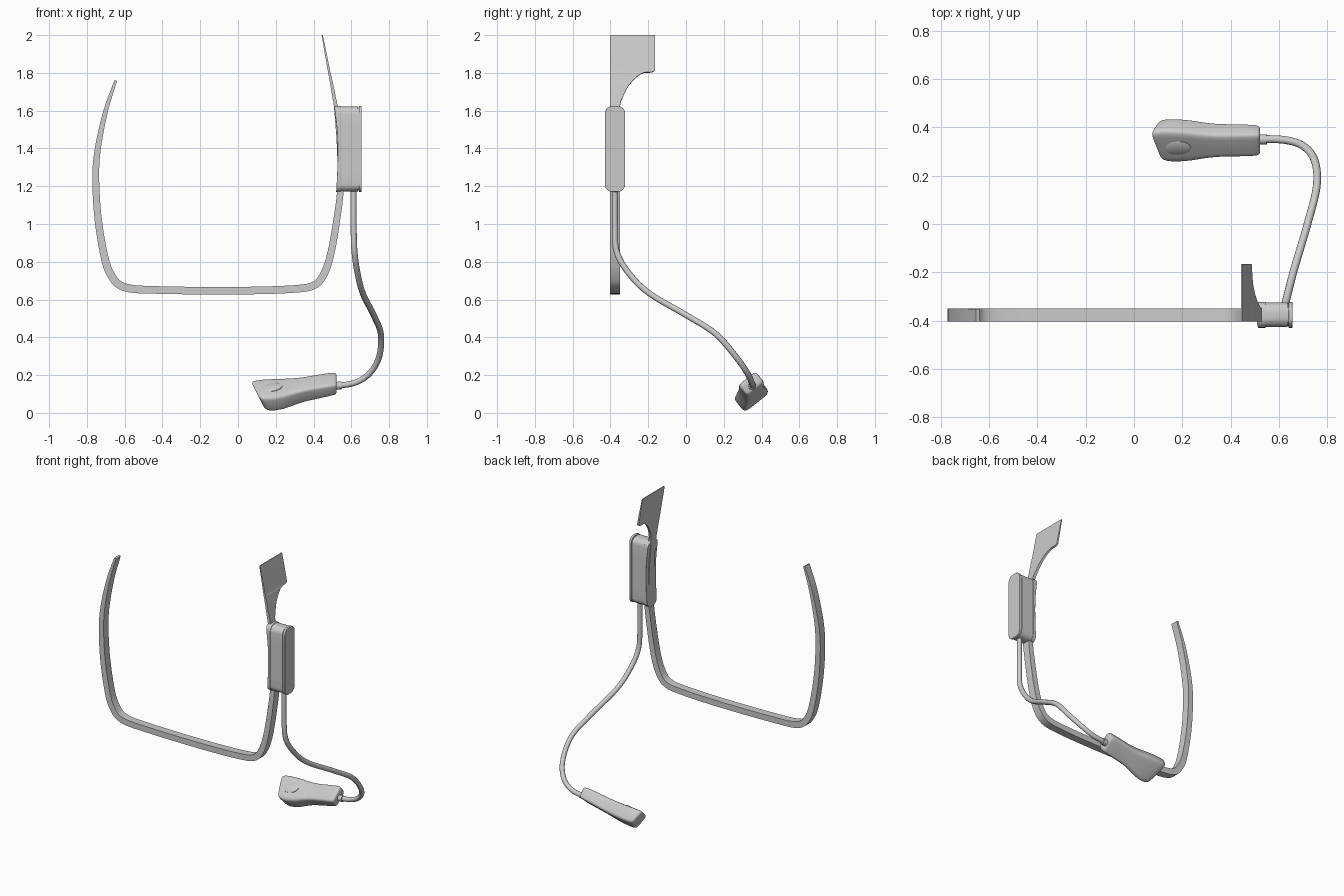
import bpy, bmesh, math
from mathutils import Vector

if "Cube" in bpy.data.objects:
    bpy.data.objects.remove(bpy.data.objects["Cube"])


def catmull(pts, steps):
    """Smooth a list of tuples (any dimension) through its points."""
    p = [Vector(q) for q in pts]
    p = [2 * p[0] - p[1]] + p + [2 * p[-1] - p[-2]]
    out = []
    for i in range(1, len(p) - 2):
        a, b, c, d = p[i - 1:i + 3]
        for s in range(steps):
            t = s / steps
            out.append(0.5 * (2 * b + (c - a) * t + (2 * a - 5 * b + 4 * c - d) * t ** 2
                              + (3 * b - a - 3 * c + d) * t ** 3))
    return out + [p[-2]]


def loft(name, rings, bevel=0, angle=35):
    """Skin a list of equal-length vertex rings and cap both ends."""
    bm = bmesh.new()
    vs = [[bm.verts.new(co) for co in r] for r in rings]
    n = len(vs[0])
    for a, b in zip(vs, vs[1:]):
        for i in range(n):
            bm.faces.new((a[i], a[(i + 1) % n], b[(i + 1) % n], b[i]))
    bm.faces.new(vs[0])
    bm.faces.new(vs[-1])
    bmesh.ops.recalc_face_normals(bm, faces=bm.faces)
    me = bpy.data.meshes.new(name)
    bm.to_mesh(me)
    bm.free()
    ob = bpy.data.objects.new(name, me)
    bpy.context.collection.objects.link(ob)
    bpy.context.view_layer.objects.active = ob
    ob.select_set(True)
    bpy.ops.object.shade_smooth_by_angle(angle=math.radians(angle))
    ob.select_set(False)
    if bevel:
        m = ob.modifiers.new("bevel", 'BEVEL')
        m.width, m.segments, m.angle_limit = bevel, 2, math.radians(50)
    return ob


def tube(name, pts, radius, sides=14):
    """Round tube along a list of points."""
    rings = []
    for i, p in enumerate(pts):
        t = (pts[min(i + 1, len(pts) - 1)] - pts[max(i - 1, 0)]).normalized()
        u = t.cross(Vector((0.35, -0.75, -0.55))).normalized()
        if i and u.dot(last) < 0:
            u = -u
        last = u
        v = t.cross(u)
        rings.append([p + radius * (math.cos(k * math.tau / sides) * u
                                    + math.sin(k * math.tau / sides) * v) for k in range(sides)])
    return loft(name, rings)


# Flexible band: x, z, half thickness, rear edge y (fans out at the right tip)
band = [(-.647, 1.76, .007, -.352), (-.70, 1.6, .012, -.35), (-.742, 1.4, .016, -.35),
        (-.753, 1.25, .018, -.35), (-.743, 1.05, .019, -.35), (-.712, .85, .02, -.35),
        (-.675, .735, .021, -.35), (-.60, .665, .021, -.35), (-.4, .65, .02, -.35),
        (0, .647, .02, -.35), (.28, .655, .02, -.35), (.40, .674, .02, -.35),
        (.455, .735, .02, -.35), (.493, .85, .019, -.35), (.527, 1.05, .018, -.35),
        (.543, 1.2, .017, -.35), (.538, 1.4, .014, -.35), (.519, 1.61, .010, -.35),
        (.509, 1.67, .009, -.335), (.498, 1.73, .008, -.305), (.489, 1.775, .007, -.265),
        (.484, 1.80, .007, -.225), (.481, 1.813, .006, -.165), (.465, 1.9, .005, -.165),
        (.446, 2.0, .003, -.165)]
rows = catmull(band, 5)
rings = []
for i, (x, z, h, yb) in enumerate(rows):
    a, b = rows[max(i - 1, 0)], rows[min(i + 1, len(rows) - 1)]
    t = Vector((b[0] - a[0], 0, b[1] - a[1])).normalized()
    off = Vector((-t.z, 0, t.x)) * h
    c = Vector((x, 0, min(z, 2)))
    yb = min(yb, -.165)
    rings.append([c + off + Vector((0, -.403, 0)), c + off + Vector((0, yb, 0)),
                  c - off + Vector((0, yb, 0)), c - off + Vector((0, -.403, 0))])
loft("neck_band", rings, angle=40)


# Battery housing: rounded slab whose inner face follows the band
def housing(name, inner, outer, half, z0, z1, bevel):
    r = 0.04
    arc = [math.radians(15 * k) for k in range(7)]
    prof = [(z0 + r - r * math.cos(a), half - r + r * math.sin(a)) for a in arc]
    prof += [(z0 + (z1 - z0) * k / 8, half) for k in range(2, 7)]
    prof += [(z1 - r + r * math.cos(a), half - r + r * math.sin(a)) for a in reversed(arc)]
    rings = []
    for z, w in prof:
        xi = inner(z)
        rings.append([(xi, -.376 - w, z), (outer, -.376 - w, z),
                      (outer, -.376 + w, z), (xi, -.376 + w, z)])
    loft(name, rings, bevel)


def inner_curve(z):
    return .528 - .020 * max(0, (z - 1.4) / .225) ** 2 - .008 * max(0, (1.4 - z) / .225) ** 2


housing("battery_housing", inner_curve, .636, .051, 1.172, 1.622, .004)
housing("battery_inner_rim", inner_curve, .545, .0535, 1.17, 1.625, .004)
housing("battery_outer_cover", lambda z: .640, .655, .0535, 1.17, 1.625, .005)
housing("battery_cover_joint", lambda z: .63, .645, .047, 1.177, 1.618, 0)

# Cable from the housing down to the remote
path = [(.612, -.376, 1.2), (.612, -.376, 1.0), (.617, -.366, .85), (.635, -.295, .73),
        (.662, -.19, .63), (.718, 0, .518), (.756, .155, .42), (.748, .262, .30),
        (.70, .323, .213), (.62, .348, .16), (.50, .352, .14)]
cable = catmull(path, 8)
tube("cable", cable, .016)
tube("cable_collar", [Vector((.55, .350, .146)), Vector((.50, .350, .142))], .021)

# Remote: waisted rounded slab, rolled about its length
W, N = Vector((0, .78, .62)), Vector((0, -.62, .78))
remote = [(.522, .154, .046, .028), (.515, .154, .056, .036), (.49, .151, .060, .040),
          (.42, .138, .061, .043), (.35, .124, .062, .045), (.29, .112, .069, .047),
          (.23, .102, .080, .049), (.17, .095, .085, .050), (.13, .092, .082, .049),
          (.112, .092, .073, .045), (.106, .092, .058, .036)]


def rounded_section(x, z, hw, ht, shear, n=32):
    ring = []
    for k in range(n):
        c, s = math.cos(k * math.tau / n), math.sin(k * math.tau / n)
        off = W * (hw * math.copysign(abs(c) ** .36, c)) + N * (ht * math.copysign(abs(s) ** .36, s))
        ring.append(Vector((x - shear * off.z, .346, z)) + off)
    return ring


smooth = catmull(remote, 4)
loft("remote_body", [rounded_section(x, z, w, t, .5 * max(0, min(1, (.35 - x) / .24)))
                     for x, z, w, t in smooth], angle=50)

# Low oval button on the upper face of the remote
rings = []
for h, s in ((.04, 1), (.052, 1), (.055, .85)):
    rings.append([Vector((.18, .346, .096)) + N * h + W * (.035 * s * math.sin(a))
                  + Vector((.055 * s * math.cos(a), 0, .009 * s * math.cos(a)))
                  for a in (k * math.tau / 24 for k in range(24))])
loft("remote_button", rings)
